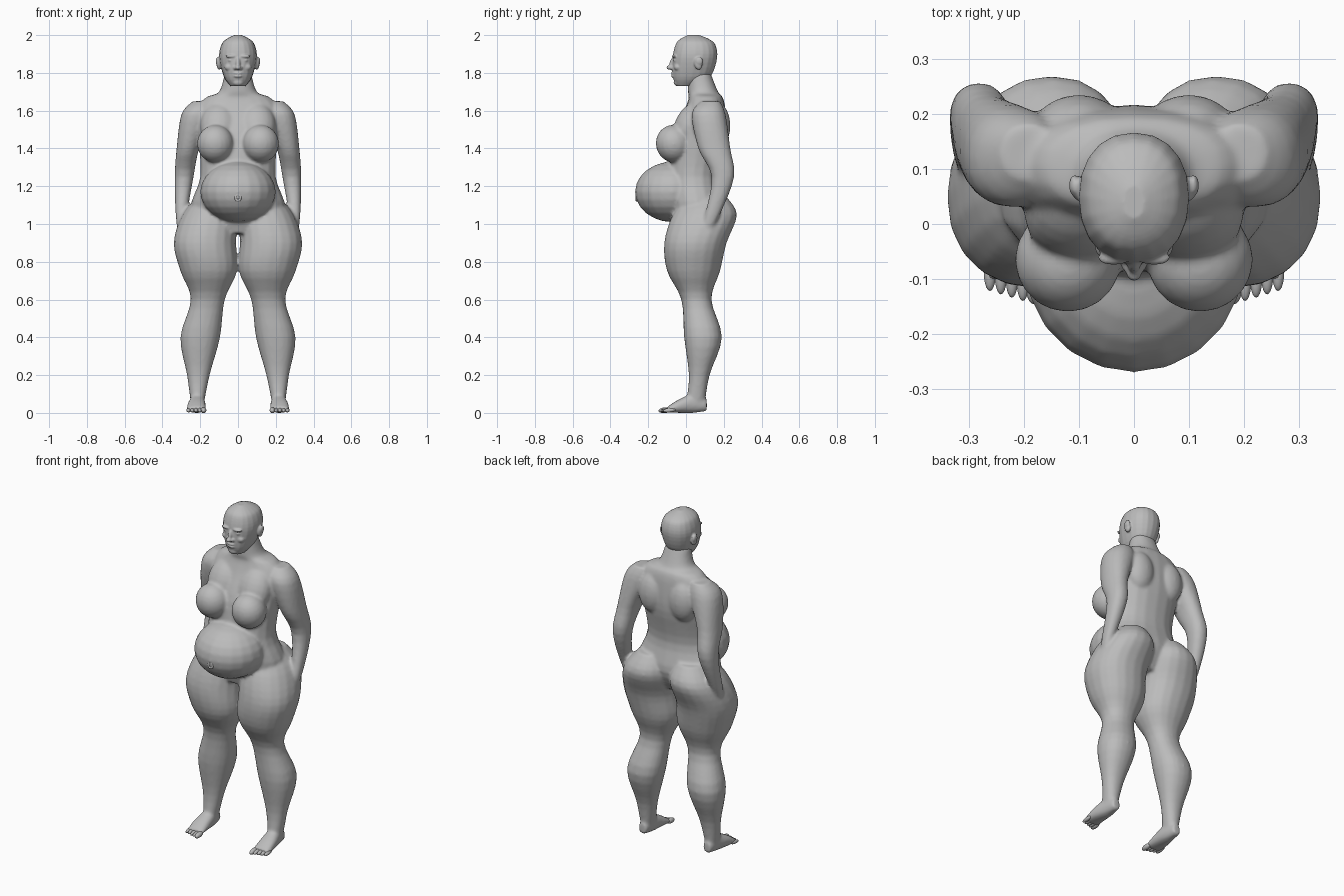
import bpy, bmesh, math
from mathutils import Matrix, Vector

cube = bpy.data.objects.get("Cube")
if cube:
    bpy.data.objects.remove(cube, do_unlink=True)

tone = (0.5, 0.5, 0.5, 1)
grey = bpy.data.materials.new("plain_grey")
grey.use_nodes = True
grey.diffuse_color = tone
grey.node_tree.nodes["Principled BSDF"].inputs["Base Color"].default_value = tone

SIDES = (1, -1)
STEPS = 4
SEGMENTS = 20


def smooth_path(keys):
    """Fill in rings between the key rings along a smooth curve."""
    keys = [Vector(key) for key in keys]
    padded = [keys[0]] + keys + [keys[-1]]
    path = []
    for before, start, end, after in zip(padded, padded[1:], padded[2:], padded[3:]):
        leave, arrive = (end - before) / 2, (after - start) / 2
        for step in range(STEPS):
            t = step / STEPS
            ease = t * t * (3 - 2 * t)
            path.append(start.lerp(end, ease)
                        + leave * t * (1 - t) ** 2
                        - arrive * t * t * (1 - t))
    return path + [keys[-1]]


def rounded(value, power):
    return math.copysign(abs(value) ** (2 / power), value)


def loft(bm, keys, side=1, lengthwise=False, power=2.2):
    """Closed tube; each key is position, centre x, centre depth, half width, half depth.
    A lengthwise tube runs along y instead of z, so depth is then height."""
    loops = []
    for position, middle, depth, half_width, half_depth in smooth_path(keys):
        loop = []
        for i in range(SEGMENTS):
            angle = math.tau * i / SEGMENTS
            x = side * (middle + half_width * rounded(math.cos(angle), power))
            other = depth + half_depth * rounded(math.sin(angle), power)
            point = (x, position, other) if lengthwise else (x, other, position)
            loop.append(bm.verts.new(point))
        loops.append(loop)
    for low, high in zip(loops, loops[1:]):
        for i in range(SEGMENTS):
            j = (i + 1) % SEGMENTS
            bm.faces.new((low[i], low[j], high[j], high[i]))
    bm.faces.new(loops[0])
    bm.faces.new(loops[-1])


def ball(bm, center, radii, tilt=0):
    place = Matrix.Translation(center) @ Matrix.Rotation(tilt, 4, "X")
    scale = Matrix.Diagonal(Vector(radii)).to_4x4()
    bmesh.ops.create_uvsphere(bm, u_segments=SEGMENTS, v_segments=12, radius=1, matrix=place @ scale)


def pair(bm, center, radii, tilt=0):
    """The same ball on the left and the right."""
    x, y, z = center
    for side in SIDES:
        ball(bm, (side * x, y, z), radii, tilt)


def finish(bm, name, voxel=None, softness=0):
    """Make the object, blending its parts into one skin when a voxel size is given."""
    bmesh.ops.recalc_face_normals(bm, faces=bm.faces)
    for face in bm.faces:
        face.smooth = True
    mesh = bpy.data.meshes.new(name)
    bm.to_mesh(mesh)
    bm.free()
    mesh.materials.append(grey)
    ob = bpy.data.objects.new(name, mesh)
    bpy.context.collection.objects.link(ob)
    if voxel:
        skin = ob.modifiers.new("Blend", "REMESH")
        skin.mode = "VOXEL"
        skin.voxel_size = voxel
        skin.use_smooth_shade = True
        soften = ob.modifiers.new("Soften", "SMOOTH")
        soften.factor = 0.5
        soften.iterations = softness


# Torso and neck
body = bmesh.new()
loft(body, [
    (0.95, 0, .05, .15, .1),
    (1.08, 0, .06, .25, .15),
    (1.25, 0, .04, .2, .14),
    (1.45, 0, .07, .21, .145),
    (1.6, 0, .1, .22, .11),
    (1.67, 0, .105, .17, .09),
    (1.7, 0, .09, .1, .08),
    (1.8, 0, .07, .07, .06)])

# Belly, chest and shoulder blades
ball(body, (0, -.07, 1.17), (.2, .2, .16))
pair(body, (.12, -.065, 1.425), (.097, .095, .1), .25)
pair(body, (.1, .02, 1.52), (.1, .08, .13), -.4)
pair(body, (.1, .17, 1.52), (.085, .065, .12))

for side in SIDES:
    # Arms, tapering down into the hips
    loft(body, [
        (1.65, .19, .13, .05, .05),
        (1.58, .215, .12, .085, .09),
        (1.4, .265, .15, .06, .085),
        (1.25, .285, .195, .05, .06),
        (1.05, .3, .14, .03, .04),
        (0.9, .3, .08, .01, .02)], side)

    # Legs and buttocks
    loft(body, [
        (1.15, .13, .11, .08, .1),
        (1.05, .15, .1, .145, .17),
        (0.9, .175, .05, .165, .165),
        (0.75, .155, .04, .15, .14),
        (0.6, .16, .055, .09, .08),
        (0.4, .2, .09, .105, .1),
        (0.2, .21, .07, .06, .055),
        (0.05, .215, .05, .035, .05)], side)

    # Feet
    loft(body, [
        (.11, .215, .04, .025, .03),
        (.04, .215, .05, .04, .05),
        (-.04, .22, .035, .05, .035),
        (-.1, .22, .017, .05, .015)], side, lengthwise=True)
finish(body, "body", .009, 5)

# Toes, the big toe on the inside
toes = bmesh.new()
for i in range(5):
    width = .011 if i else .015
    pair(toes, (.182 + .02 * i, -.112 + .006 * i, .014), (width, .034, width), .1)
finish(toes, "toes")

# Skull and jaw
head = bmesh.new()
loft(head, [
    (1.73, 0, 0, .04, .05),
    (1.78, 0, .03, .075, .1),
    (1.88, 0, .047, .1, .118),
    (1.95, 0, .05, .088, .105),
    (1.98, 0, .045, .06, .075),
    (2, 0, .04, .02, .03)])

# Nose bridge, nose tip, lips and chin
ball(head, (0, -.074, 1.85), (.012, .014, .035), -.25)
ball(head, (0, -.086, 1.828), (.015, .018, .012))
for height in (1.798, 1.783):
    ball(head, (0, -.066, height), (.025, .014, .007))
ball(head, (0, -.045, 1.75), (.03, .02, .02))

# Nostrils, brows, eyes, cheeks and ears
pair(head, (.014, -.072, 1.826), (.01, .014, .01))
pair(head, (.037, -.062, 1.888), (.03, .013, .008))
pair(head, (.037, -.058, 1.867), (.016, .011, .007))
pair(head, (.045, -.044, 1.83), (.026, .02, .02))
pair(head, (.1, .065, 1.85), (.014, .022, .034), .15)
pair(head, (.108, .07, 1.862), (.01, .02, .022), .15)
finish(head, "head", .005, 2)

# Navel rim
navel = bmesh.new()
for i in range(SEGMENTS):
    angle = math.tau * i / SEGMENTS
    ball(navel, (.013 * math.cos(angle), -.26, 1.14 + .016 * math.sin(angle)), (.007, .008, .007))
finish(navel, "navel", .004, 2)
